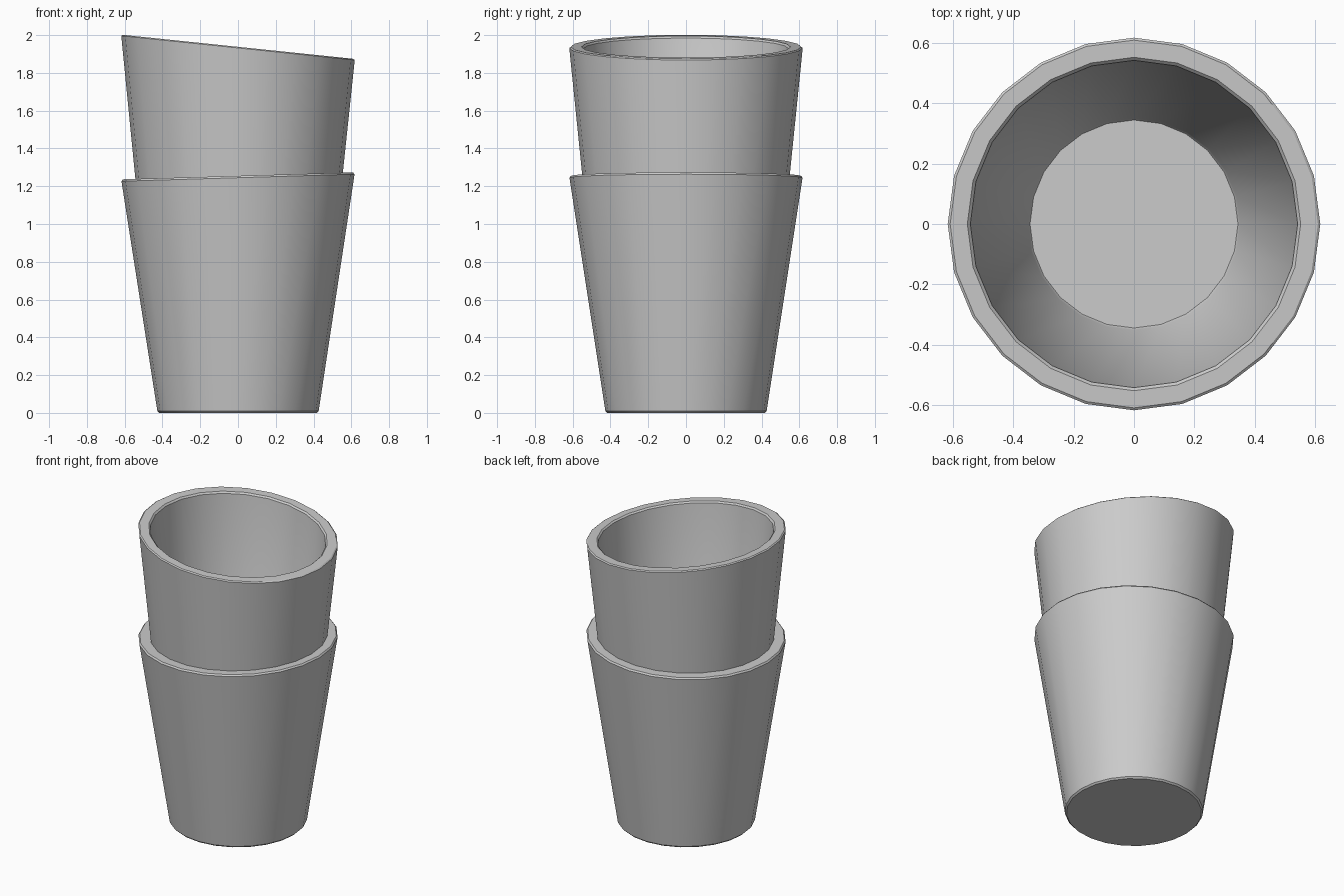
import bpy, bmesh
from math import cos, sin, pi

if "Cube" in bpy.data.objects:
    bpy.data.objects.remove(bpy.data.objects["Cube"])

SIDES = 24


def lathe(name, profile, slant):
    """Spin (radius, z, is_rim) points round z; rim points are sheared by slant * x."""
    bm = bmesh.new()
    rings = []
    for r, z, is_rim in profile:
        ring = []
        for i in range(SIDES):
            a = 2 * pi * i / SIDES
            x = r * cos(a)
            ring.append(bm.verts.new((x, r * sin(a), z + (slant * x if is_rim else 0))))
        rings.append(ring)
    for low, high in zip(rings, rings[1:]):
        for i in range(SIDES):
            j = (i + 1) % SIDES
            bm.faces.new((low[i], low[j], high[j], high[i]))
    # underside and inner floor
    bm.faces.new(rings[0][::-1])
    bm.faces.new(rings[-1])
    bmesh.ops.recalc_face_normals(bm, faces=bm.faces)
    mesh = bpy.data.meshes.new(name)
    bm.to_mesh(mesh)
    bm.free()
    obj = bpy.data.objects.new(name, mesh)
    bpy.context.collection.objects.link(obj)
    bpy.ops.object.select_all(action='DESELECT')
    obj.select_set(True)
    bpy.context.view_layer.objects.active = obj
    bpy.ops.object.shade_smooth_by_angle(angle=pi / 6)
    return obj


# outer cup with gently tilted rim; its inner wall is buried in the inner cup
lathe("outer_cup", [
    (0.417, 0.0, False), (0.427, 0.01, False),
    (0.617, 1.245, True), (0.609, 1.255, True),
    (0.52, 1.255, True), (0.39, 0.05, False),
], 0.03)

# tall inner cup with steeply slanted rim and tapered hollow
lathe("inner_cup", [
    (0.415, 0.03, False), (0.425, 0.04, False),
    (0.618, 1.932, True), (0.610, 1.938, True),
    (0.553, 1.938, True), (0.543, 1.928, True),
    (0.352, 0.08, False), (0.345, 0.07, False),
], -0.104)
